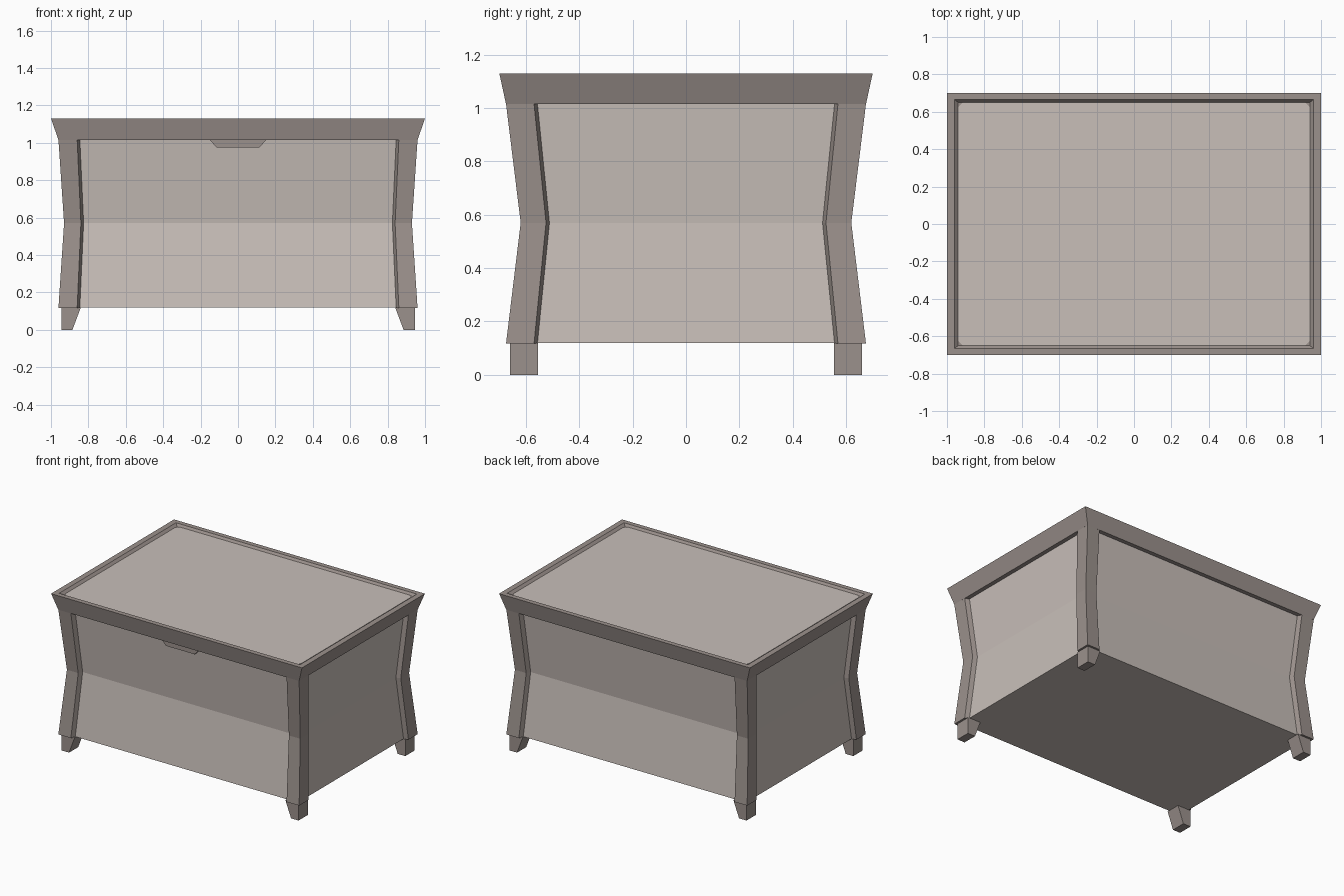
import bpy, bmesh

if "Cube" in bpy.data.objects:
    bpy.data.objects.remove(bpy.data.objects["Cube"])


def material(name, rgb):
    m = bpy.data.materials.new(name)
    m.diffuse_color = (*rgb, 1)
    m.use_nodes = True
    m.node_tree.nodes["Principled BSDF"].inputs["Base Color"].default_value = m.diffuse_color
    return m


FRAME = material("dark grey frame", (0.33, 0.285, 0.265))
PANEL = material("light grey panel", (0.58, 0.52, 0.485))


def loft(name, rings, mat, mirror=False):
    """Join rings of equal point count into a closed solid."""
    bm = bmesh.new()
    loops = [[bm.verts.new(p) for p in ring] for ring in rings]
    n = len(loops[0])
    for a, b in zip(loops, loops[1:]):
        for i in range(n):
            j = (i + 1) % n
            bm.faces.new((a[i], a[j], b[j], b[i]))
    bm.faces.new(loops[0][::-1])
    bm.faces.new(loops[-1])
    bmesh.ops.recalc_face_normals(bm, faces=bm.faces)
    mesh = bpy.data.meshes.new(name)
    bm.to_mesh(mesh)
    bm.free()
    mesh.materials.append(mat)
    ob = bpy.data.objects.new(name, mesh)
    bpy.context.collection.objects.link(ob)
    if mirror:
        mod = ob.modifiers.new("mirror", 'MIRROR')
        mod.use_axis = (True, True, False)
        mod.use_mirror_merge = False
    return ob


def rect(x, y, z):
    return [(-x, -y, z), (x, -y, z), (x, y, z), (-x, y, z)]


def cut_rect(x, y, z, c):
    """Rectangle with chamfered corners."""
    return [(-x + c, -y, z), (x - c, -y, z), (x, -y + c, z), (x, y - c, z),
            (x - c, y, z), (-x + c, y, z), (-x, y - c, z), (-x, -y + c, z)]


# Pinched body with recessed panels
loft("body_panels", [rect(0.93, 0.645, 0.12), rect(0.90, 0.59, 0.57),
                     rect(0.93, 0.645, 1.016)], PANEL)


# Corner posts with bevelled inner edges
def post_ring(z, pinch):
    ox, oy = 0.96 - 0.03 * pinch, 0.675 - 0.055 * pinch
    ix, iy = 0.86 - 0.02 * pinch, 0.57 - 0.045 * pinch
    d = 0.035
    return [(ox, oy, z), (ix, oy, z), (ix - 0.017, oy - d, z),
            (ix - 0.017, iy - 0.015, z), (ox - d, iy - 0.015, z), (ox, iy, z)]


loft("corner_posts", [post_ring(0.117, 0), post_ring(0.57, 1),
                      post_ring(1.016, 0)], FRAME, True)


# Feet, tapered on the inner side
def foot_ring(z, inner):
    return [(inner, 0.555, z), (0.945, 0.555, z),
            (0.945, 0.66, z), (inner, 0.66, z)]


loft("feet", [foot_ring(0, 0.885), foot_ring(0.12, 0.84)], FRAME, True)

# Flared lid frame with a shallow recess
loft("lid_frame", [rect(0.96, 0.675, 1.015), rect(1.0, 0.70, 1.13),
                   rect(0.96, 0.665, 1.13), rect(0.94, 0.65, 1.112)], FRAME)

# Lid top panel with cut corners
loft("lid_panel", [cut_rect(0.94, 0.65, 1.108, 0.025),
                   cut_rect(0.94, 0.65, 1.116, 0.025)], PANEL)

# Finger latch under the front of the lid
outline = [(-0.155, 1.02), (-0.115, 0.975), (0.115, 0.975), (0.155, 1.02)]
loft("latch", [[(x, y, z) for x, z in outline] for y in (-0.658, -0.60)], FRAME)
